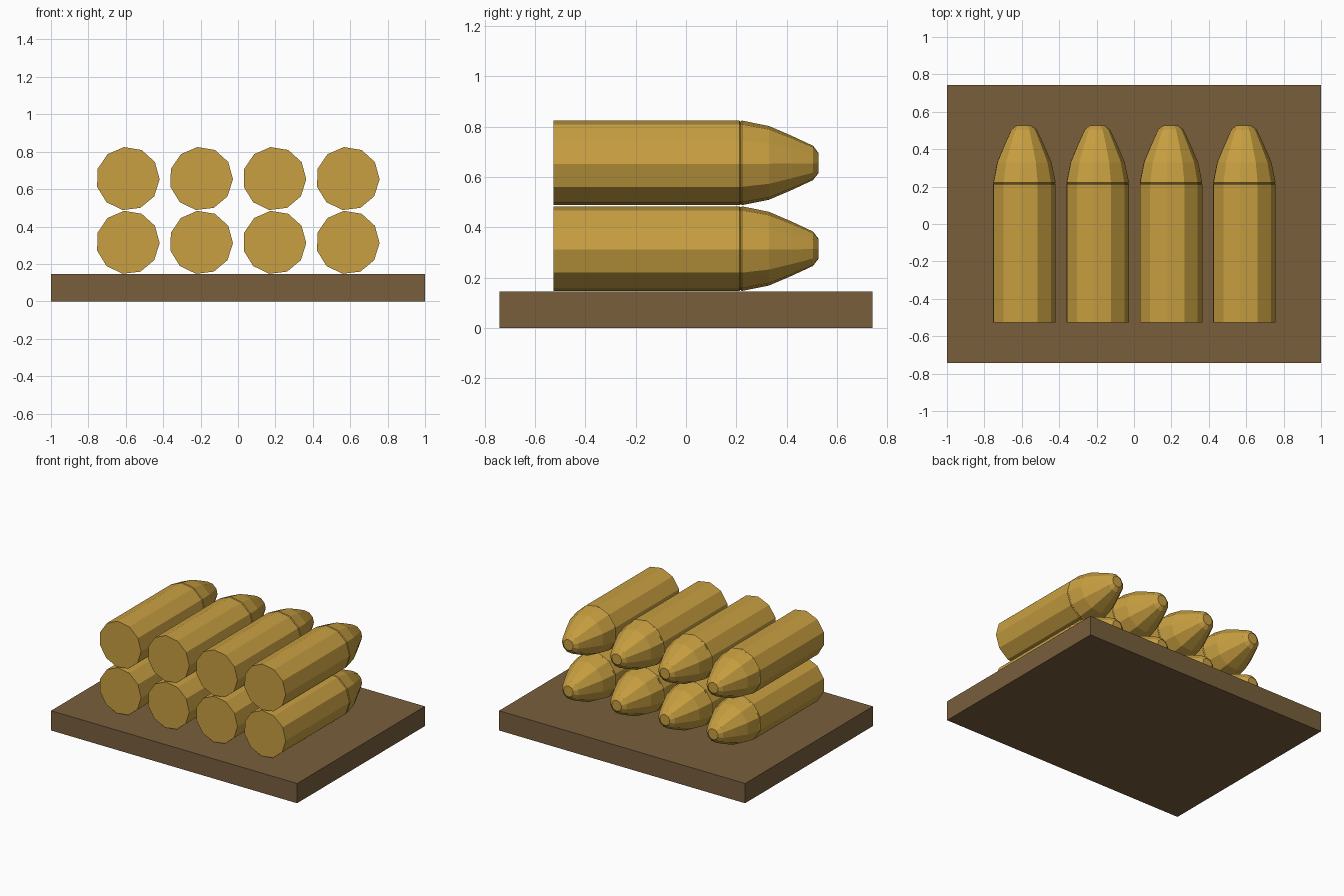
import bpy, bmesh
from math import sin, cos, tau, radians

if "Cube" in bpy.data.objects:
    bpy.data.objects.remove(bpy.data.objects["Cube"])

def material(name, color):
    m = bpy.data.materials.new(name)
    m.diffuse_color = (*color, 1)
    m.use_nodes = True
    m.node_tree.nodes["Principled BSDF"].inputs["Base Color"].default_value = m.diffuse_color
    return m

def finish(name, bm, mat, loc):
    bmesh.ops.recalc_face_normals(bm, faces=bm.faces[:])
    me = bpy.data.meshes.new(name)
    bm.to_mesh(me)
    bm.free()
    me.materials.append(mat)
    ob = bpy.data.objects.new(name, me)
    ob.location = loc
    bpy.context.collection.objects.link(ob)

wood = material("wood", (0.19, 0.114, 0.046))
brass = material("brass", (0.58, 0.35, 0.053))

# wooden base board
bm = bmesh.new()
bmesh.ops.create_cube(bm, size=1)
bmesh.ops.scale(bm, vec=(2, 1.484, 0.145), verts=bm.verts[:])
finish("base_board", bm, wood, (0, 0, 0.0725))

# shell profile: (y, radius) from flat rear to blunt nose
PROFILE = [(-0.527, 0.170), (0.212, 0.170), (0.217, 0.166), (0.222, 0.170),
           (0.33, 0.148), (0.42, 0.109), (0.505, 0.069), (0.527, 0.040)]
SIDES = 11

def shell(name, loc):
    bm = bmesh.new()
    rings = []
    for y, r in PROFILE:
        angles = [radians(97) + tau * i / SIDES for i in range(SIDES)]
        rings.append([bm.verts.new((r * cos(a), y, r * sin(a))) for a in angles])
    for a, b in zip(rings, rings[1:]):
        for i in range(SIDES):
            j = (i + 1) % SIDES
            bm.faces.new((a[i], a[j], b[j], b[i]))
    bm.faces.new(rings[0])
    bm.faces.new(rings[-1])
    finish(name, bm, brass, loc)

# two layers of four shells
for row, z in enumerate((0.315, 0.656)):
    for col in range(4):
        shell(f"shell_{row}_{col}", (-0.589 + 0.392 * col, 0, z))
